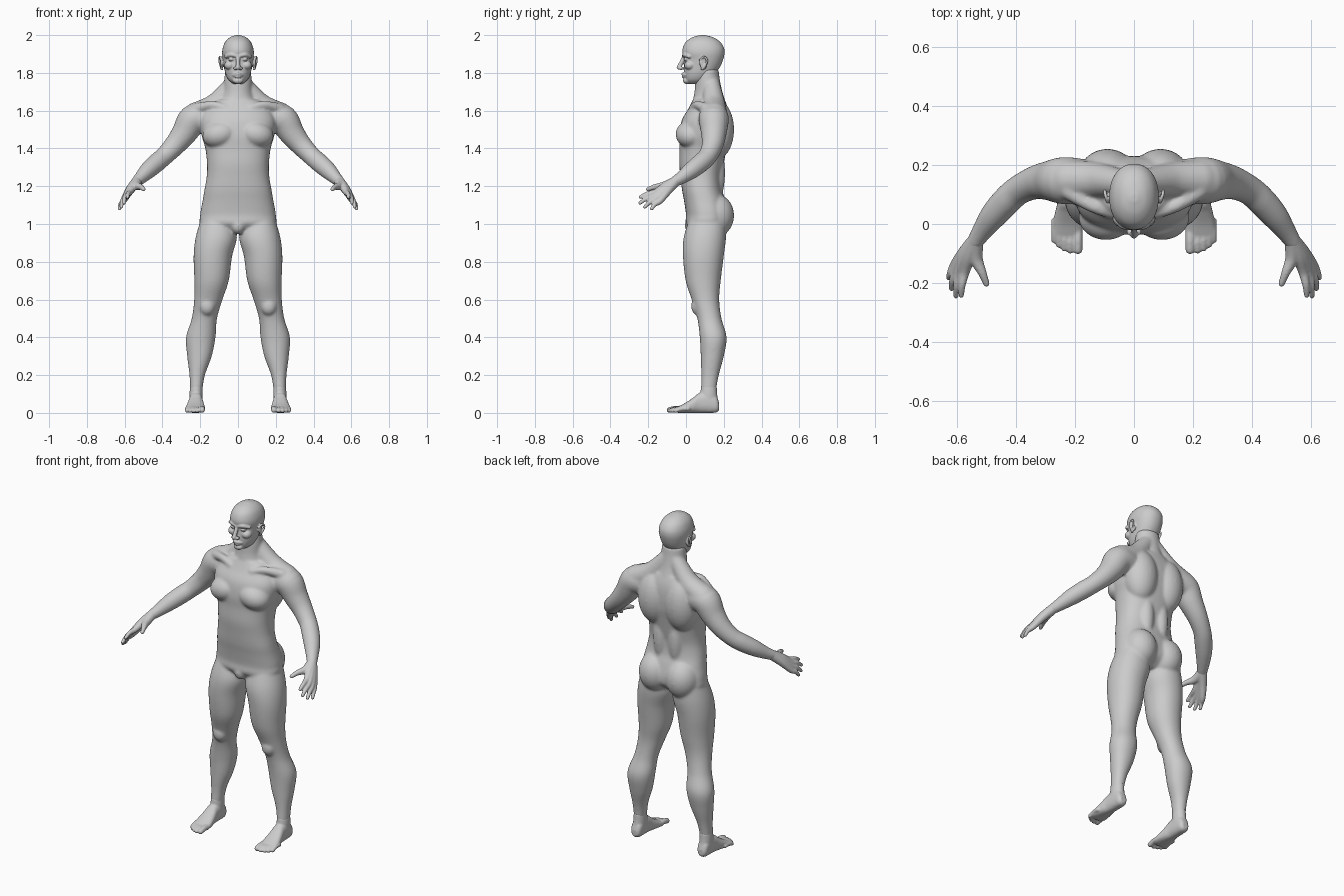
import bpy, bmesh, math
from mathutils import Vector, Matrix, Quaternion


def spline(rows, n=6):
    """Catmull-Rom interpolation of rows of numbers."""
    out = []
    for i in range(len(rows) - 1):
        p0, p1, p2 = rows[max(i - 1, 0)], rows[i], rows[i + 1]
        p3 = rows[min(i + 2, len(rows) - 1)]
        for k in range(n):
            t = k / n
            out.append([b + .5 * t * (c - a + t * (2 * a - 5 * b + 4 * c - d + t * (3 * (b - c) + d - a)))
                        for a, b, c, d in zip(p0, p1, p2, p3)])
    return out + [list(rows[-1])]


def skin(bm, rings):
    """Closed shell through a list of point rings."""
    vs = [[bm.verts.new(p) for p in r] for r in rings]
    n = len(vs[0])
    for a, b in zip(vs, vs[1:]):
        for i in range(n):
            bm.faces.new((a[i], a[(i + 1) % n], b[(i + 1) % n], b[i]))
    bm.faces.new(vs[0][::-1])
    bm.faces.new(vs[-1])


def loft(bm, rows, axis='z', power=2.0, n=40):
    """Rows: position on axis, centre x, half width, low and high of the other axis."""
    rings = []
    for t, c, w, lo, hi in spline(rows):
        ring = []
        for i in range(n):
            a = 2 * math.pi * i / n
            u = math.copysign(abs(math.cos(a)) ** (2 / power), math.cos(a))
            v = math.copysign(abs(math.sin(a)) ** (2 / power), math.sin(a))
            x, o = c + w * u, (lo + hi) / 2 + (hi - lo) / 2 * v
            ring.append((x, o, t) if axis == 'z' else (x, t, o))
        rings.append(ring)
    skin(bm, rings)


def blob(bm, c, r, tilt=(0, 0, 0)):
    m = Matrix.LocRotScale(Vector(c), Matrix.Rotation(tilt[0], 3, 'X') @ Matrix.Rotation(tilt[1], 3, 'Y')
                           @ Matrix.Rotation(tilt[2], 3, 'Z'), Vector(r))
    bmesh.ops.create_uvsphere(bm, u_segments=24, v_segments=16, radius=1, matrix=m)


def tube(bm, rows, n=16):
    """Round-ended tube along x, y, z, radius rows."""
    pts = spline(rows, 5)
    pos = [Vector(p[:3]) for p in pts]
    old, q, rings = Vector((0, 0, 1)), Quaternion(), []
    for i, p in enumerate(pts):
        t = (pos[min(i + 1, len(pos) - 1)] - pos[max(i - 1, 0)]).normalized()
        q = old.rotation_difference(t) @ q
        old = t
        rings.append([pos[i] + q @ Vector((p[3] * math.cos(2 * math.pi * k / n),
                                           p[3] * math.sin(2 * math.pi * k / n), 0)) for k in range(n)])
    skin(bm, rings)
    for e in (rows[0], rows[-1]):
        blob(bm, e[:3], (e[3],) * 3)


def mirror(bm):
    d = bmesh.ops.duplicate(bm, geom=bm.verts[:] + bm.edges[:] + bm.faces[:])
    for v in d['geom']:
        if isinstance(v, bmesh.types.BMVert):
            v.co.x *= -1


def sculpt(name, bm, voxel, smooth):
    """Fuse overlapping forms into one smooth surface."""
    bmesh.ops.recalc_face_normals(bm, faces=bm.faces[:])
    me = bpy.data.meshes.new(name)
    bm.to_mesh(me)
    bm.free()
    ob = bpy.data.objects.new(name, me)
    bpy.context.collection.objects.link(ob)
    r = ob.modifiers.new("fuse", 'REMESH')
    r.mode, r.voxel_size, r.use_smooth_shade = 'VOXEL', voxel, True
    s = ob.modifiers.new("soften", 'SMOOTH')
    s.factor, s.iterations = .5, smooth


# Body: legs
b = bmesh.new()
loft(b, [(1.03, .11, .085, .02, .21), (.93, .115, .109, -.012, .212), (.83, .133, .102, -.016, .2),
         (.7, .14, .091, -.002, .184), (.6, .157, .075, .03, .176), (.5, .178, .067, .06, .188),
         (.4, .197, .078, .073, .215), (.3, .204, .065, .078, .2), (.2, .216, .041, .081, .174),
         (.12, .221, .033, .08, .16), (.06, .222, .03, .085, .155)], power=2.1)
blob(b, (.163, .062, .565), (.042, .035, .05))
blob(b, (.09, .155, 1.045), (.095, .1, .115))
# Body: chest, back and shoulder muscles
blob(b, (.095, .025, 1.475), (.095, .08, .072), (0, .25, 0))
blob(b, (.09, .16, 1.5), (.1, .095, .16))
blob(b, (.05, .15, 1.27), (.05, .057, .17))
tube(b, [(.03, .135, 1.74, .045), (.12, .148, 1.632, .06), (.22, .15, 1.575, .07)])
tube(b, [(.07, .035, 1.615, .02), (.14, .06, 1.63, .022), (.22, .11, 1.61, .03)])
# Body: arms
tube(b, [(.19, .145, 1.56, .078), (.24, .147, 1.55, .08), (.285, .147, 1.48, .068), (.335, .14, 1.417, .057),
         (.39, .115, 1.36, .05), (.43, .08, 1.325, .05), (.475, .03, 1.285, .046), (.515, -.025, 1.245, .035),
         (.54, -.063, 1.222, .028)], 28)
mirror(b)
# Body: trunk and neck
loft(b, [(.955, 0, .05, .04, .16), (1.0, 0, .19, .0, .215), (1.05, 0, .2, .0, .225),
         (1.12, 0, .188, -.01, .21), (1.18, 0, .178, -.021, .192), (1.25, 0, .166, -.029, .188),
         (1.32, 0, .164, -.036, .2), (1.4, 0, .173, -.034, .215), (1.47, 0, .193, -.036, .228),
         (1.55, 0, .2, -.022, .23), (1.61, 0, .17, .012, .222), (1.66, 0, .11, .038, .205)], power=2.35)
loft(b, [(1.6, 0, .12, .04, .215), (1.65, 0, .095, .037, .208), (1.7, 0, .077, .045, .193),
         (1.76, 0, .073, .05, .18), (1.82, 0, .068, .06, .172)])
blob(b, (0, .035, .99), (.04, .042, .045))
sculpt("body", b, .0062, 16)

# Hands: four fingers and a thumb
b = bmesh.new()
wrist = (.537, -.058, 1.224, .028)
for knuckle, tip in (((.573, -.163, 1.168), (.586, -.248, 1.14)), ((.591, -.163, 1.152), (.604, -.25, 1.108)),
                     ((.602, -.153, 1.136), (.619, -.224, 1.086)), ((.607, -.138, 1.122), (.629, -.186, 1.077))):
    k, t = Vector(knuckle), Vector(tip)
    mid = k.lerp(t, .5) + Vector((.003, -.002, .005))
    palm = Vector(wrist[:3]).lerp(k, .5) + Vector((.003, 0, .002))
    tube(b, [wrist, (*palm, .023), (*k, .0165), (*mid, .0125), (*t.lerp(k, .08), .0095)])
tube(b, [wrist, (.535, -.115, 1.202, .023), (.514, -.165, 1.196, .015), (.5, -.202, 1.184, .011)])
mirror(b)
sculpt("hands", b, .0042, 5)

# Feet: arch, heel and toes
b = bmesh.new()
loft(b, [(.176, .222, .018, .015, .05), (.16, .222, .031, .002, .09), (.12, .222, .035, 0, .115),
         (.07, .223, .037, 0, .105), (.04, .224, .043, 0, .082), (0, .225, .05, 0, .055),
         (-.035, .226, .052, 0, .037), (-.055, .227, .046, .003, .028)], 'y', 2.4)
loft(b, [(.14, .2205, .033, .08, .163), (.1, .2215, .035, .075, .165), (.04, .222, .033, .07, .172),
         (.01, .222, .025, .08, .165)])
for x, y, r in ((.19, -.087, .0155), (.2155, -.089, .0115), (.2355, -.082, .0115), (.2535, -.07, .0115),
                (.269, -.054, .0115)):
    tube(b, [(x, y + .065, .022, r), (x, y + .03, .022, r), (x, y, r, r)])
mirror(b)
sculpt("feet", b, .0045, 5)

# Head: brows, eyes, nostrils, cheeks and ears
b = bmesh.new()
tube(b, [(.008, -.011, 1.89, .01), (.038, -.006, 1.896, .011), (.064, .016, 1.886, .009)])
blob(b, (.034, .002, 1.872), (.017, .014, .009))
blob(b, (.014, -.026, 1.824), (.011, .013, .009))
blob(b, (.045, .02, 1.84), (.028, .03, .024))
blob(b, (.086, .09, 1.85), (.007, .02, .034), (.2, 0, .3))
tube(b, [(.083, .078, 1.85, .005), (.09, .076, 1.872, .006), (.096, .095, 1.885, .006), (.099, .111, 1.868, .006),
         (.094, .104, 1.842, .006), (.086, .085, 1.82, .007)])
mirror(b)
# Head: skull, nose, lips and chin
loft(b, [(1.742, 0, .025, .015, .08), (1.762, 0, .05, -.003, .125), (1.795, 0, .066, -.009, .155),
         (1.835, 0, .074, -.01, .182), (1.872, 0, .08, -.008, .197), (1.905, 0, .084, -.019, .204),
         (1.935, 0, .08, -.016, .2), (1.965, 0, .067, .0, .18), (1.988, 0, .043, .033, .145),
         (2.0, 0, .012, .075, .1)], power=2.15)
tube(b, [(0, -.008, 1.888, .01), (0, -.024, 1.855, .011), (0, -.037, 1.829, .0125)])
tube(b, [(-.029, -.001, 1.79, .004), (0, -.017, 1.794, .008), (.029, -.001, 1.79, .004)])
tube(b, [(-.026, -.001, 1.786, .004), (0, -.014, 1.781, .0085), (.026, -.001, 1.786, .004)])
blob(b, (0, .004, 1.759), (.028, .02, .018))
sculpt("head", b, .0035, 4)
